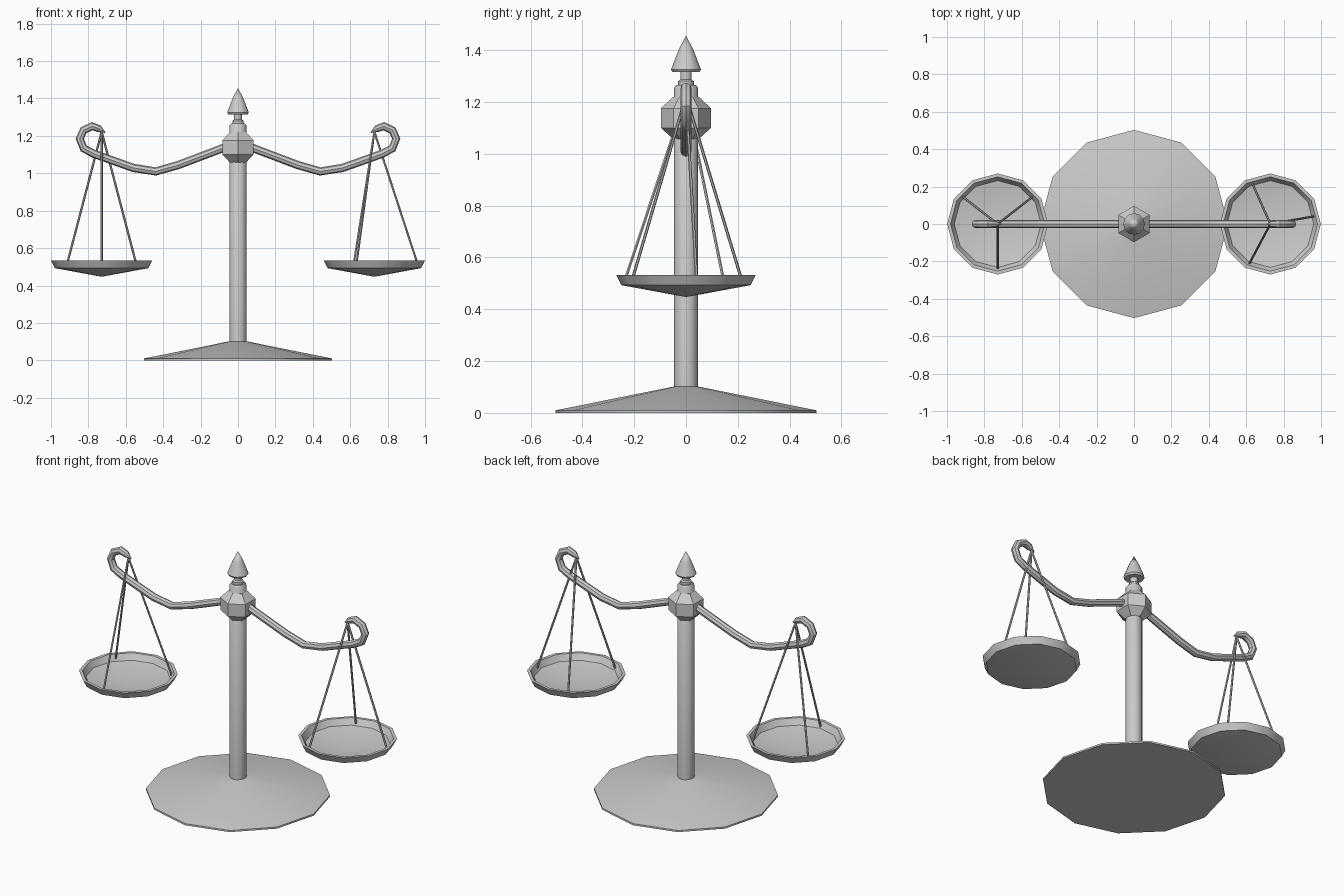
import bpy, bmesh
from math import sin, cos, radians, tau
from mathutils import Vector

if "Cube" in bpy.data.objects:
    bpy.data.objects.remove(bpy.data.objects["Cube"])


def finish(obj, angle=40):
    bpy.ops.object.select_all(action='DESELECT')
    obj.select_set(True)
    bpy.context.view_layer.objects.active = obj
    if obj.type == 'CURVE':
        bpy.ops.object.convert(target='MESH')
        obj = bpy.context.object
    bpy.ops.object.shade_smooth_by_angle(angle=radians(angle))
    return obj


def lathe(name, profile, sides, x=0.0, angle=40):
    """Revolve (radius, z) points; a zero radius closes to a point."""
    bm = bmesh.new()
    rings = []
    for r, z in profile:
        n = 1 if r == 0 else sides
        rings.append([bm.verts.new((r * sin(tau * i / sides), r * cos(tau * i / sides), z))
                      for i in range(n)])
    for a, b in zip(rings, rings[1:]):
        for i in range(sides):
            j = (i + 1) % sides
            if len(a) == 1:
                bm.faces.new((a[0], b[i], b[j]))
            elif len(b) == 1:
                bm.faces.new((a[i], b[0], a[j]))
            else:
                bm.faces.new((a[i], b[i], b[j], a[j]))
    for ring in (rings[0], rings[-1]):
        if len(ring) > 1:
            bm.faces.new(ring)
    bmesh.ops.recalc_face_normals(bm, faces=bm.faces)
    mesh = bpy.data.meshes.new(name)
    bm.to_mesh(mesh)
    bm.free()
    obj = bpy.data.objects.new(name, mesh)
    obj.location.x = x
    bpy.context.collection.objects.link(obj)
    return finish(obj, angle)


def tube(name, points, radius, resolution):
    """Sweep a round section along (x, y, z, radius factor) points."""
    cu = bpy.data.curves.new(name, 'CURVE')
    cu.dimensions = '3D'
    cu.bevel_depth = radius
    cu.bevel_resolution = resolution
    cu.use_fill_caps = True
    sp = cu.splines.new('POLY')
    sp.points.add(len(points) - 1)
    for p, (x, y, z, f) in zip(sp.points, points):
        p.co = (x, y, z, 1)
        p.radius = f
    obj = bpy.data.objects.new(name, cu)
    bpy.context.collection.objects.link(obj)
    return finish(obj)


# Stand: faceted base, column, hexagonal hub and pointed finial
lathe("base", [(0.503, 0), (0.503, 0.01), (0.045, 0.102)], 12)
lathe("column", [(0.046, 0.08), (0.046, 1.255), (0.038, 1.265)], 12)
lathe("hub", [(0.05, 1.058), (0.097, 1.1), (0.097, 1.175), (0.05, 1.22)], 6)
lathe("finial_neck", [(0.03, 1.26), (0.03, 1.28), (0.022, 1.287), (0.022, 1.32)], 12)
lathe("finial", [(0, 1.315), (0.052, 1.315), (0.058, 1.325), (0.029, 1.4), (0, 1.457)], 12, angle=50)

# Beam centreline from hub to hook tip: x, z, thickness factor
ARM = [(0.04, 1.15, 1), (0.32, 1.044, 1), (0.44, 1.01, 1), (0.56, 1.029, 1),
       (0.77, 1.104, 1), (0.825, 1.133, 1), (0.846, 1.185, 1), (0.826, 1.23, 1),
       (0.78, 1.252, 1), (0.742, 1.238, 0.85), (0.71, 1.218, 0.1)]

# Pan cross-section: underside from the centre out, then the inside back in
PAN = [(0, 0.447), (0.25, 0.493), (0.27, 0.533), (0.252, 0.533), (0.232, 0.497), (0, 0.457)]

PAN_X, HOOK_Z = 0.729, 1.222
for side, s, turn in (("left", -1, 0), ("right", 1, -28)):
    tube(side + "_arm", [(s * x, 0, z, f) for x, z, f in ARM], 0.022, 2)
    lathe(side + "_pan", PAN, 12, s * PAN_X, angle=30)
    # Three cords from the hook to the pan
    for i, deg in enumerate((-90, 38, 142)):
        a = radians(deg + turn)
        tube(f"{side}_cord_{i + 1}",
             [(s * PAN_X, 0, HOOK_Z, 1),
              (s * PAN_X + 0.238 * cos(a), 0.238 * sin(a), 0.505, 1)], 0.006, 1)
